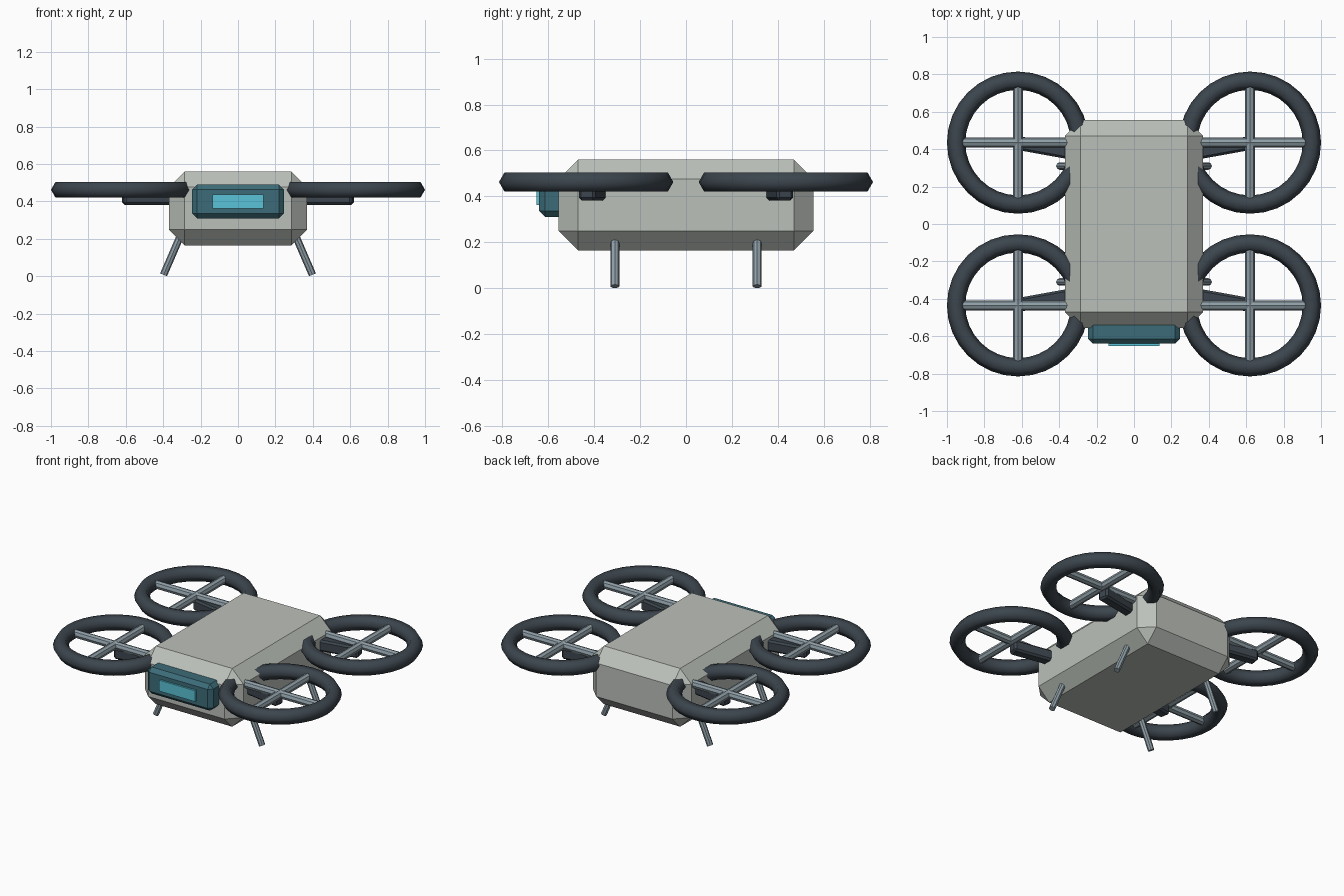
import bpy
import math
from mathutils import Vector

if "Cube" in bpy.data.objects:
    bpy.data.objects.remove(bpy.data.objects["Cube"])


def material(name, color):
    m = bpy.data.materials.new(name)
    m.diffuse_color = (*color, 1)
    m.use_nodes = True
    m.node_tree.nodes["Principled BSDF"].inputs["Base Color"].default_value = m.diffuse_color
    return m


SHELL = material("shell", (0.50, 0.53, 0.49))
DARK = material("dark", (0.045, 0.06, 0.075))
STEEL = material("steel", (0.27, 0.34, 0.38))
TEAL = material("teal", (0.045, 0.15, 0.19))
GLOW = material("glow", (0.10, 0.55, 0.68))


def finish(name, mat):
    ob = bpy.context.object
    ob.name = name
    ob.data.materials.append(mat)
    return ob


def box(name, center, size, mat, bevel=0.0, turn=0.0):
    bpy.ops.mesh.primitive_cube_add(size=1, location=center)
    ob = finish(name, mat)
    ob.scale = size
    bpy.ops.object.transform_apply(location=False, rotation=False, scale=True)
    ob.rotation_euler.z = turn
    if bevel:
        b = ob.modifiers.new("chamfer", 'BEVEL')
        b.width = bevel
        b.segments = 1
    return ob


def rod(name, a, b, radius, mat):
    a, b = Vector(a), Vector(b)
    bpy.ops.mesh.primitive_cylinder_add(vertices=8, radius=radius, depth=(b - a).length,
                                        location=(a + b) / 2)
    ob = finish(name, mat)
    ob.rotation_euler = (b - a).to_track_quat('Z', 'Y').to_euler()
    return ob


# Chamfered hull
box("hull", (0, 0, 0.3625), (0.74, 1.11, 0.395), SHELL, 0.084)

# Sensor housing and its lit window on the front
box("sensor_housing", (0, -0.57, 0.40), (0.49, 0.14, 0.18), TEAL, 0.026)
box("sensor_window", (0, -0.635, 0.40), (0.27, 0.034, 0.074), GLOW)

for sx, side in ((-1, "left"), (1, "right")):
    for sy, end in ((-1, "front"), (1, "back")):
        tag = f"{end}_{side}"
        cx, cy, cz = sx * 0.62, sy * 0.435, 0.4625

        # Rotor guard ring
        bpy.ops.mesh.primitive_torus_add(location=(cx, cy, cz), major_radius=0.331,
                                         minor_radius=0.049, major_segments=32,
                                         minor_segments=6)
        finish(f"rotor_ring_{tag}", DARK)
        bpy.ops.object.shade_smooth()

        # Crossed struts inside the ring
        rod(f"cross_strut_{tag}", (cx - 0.31, cy, cz), (cx + 0.31, cy, cz), 0.027, STEEL)
        rod(f"long_strut_{tag}", (cx, cy - 0.31, cz), (cx, cy + 0.31, cz), 0.027, STEEL)

        # Arm from the hull to the ring centre
        a = Vector((sx * 0.30, sy * 0.375, 0.42))
        b = Vector((sx * 0.615, sy * 0.432, 0.42))
        d = b - a
        box(f"arm_{tag}", (a + b) / 2, (d.length, 0.074, 0.076), DARK, 0.012,
            math.atan2(d.y, d.x))

        # Splayed landing leg
        rod(f"leg_{tag}", (sx * 0.398, sy * 0.31, 0.008), (sx * 0.30, sy * 0.31, 0.235),
            0.02, STEEL)
